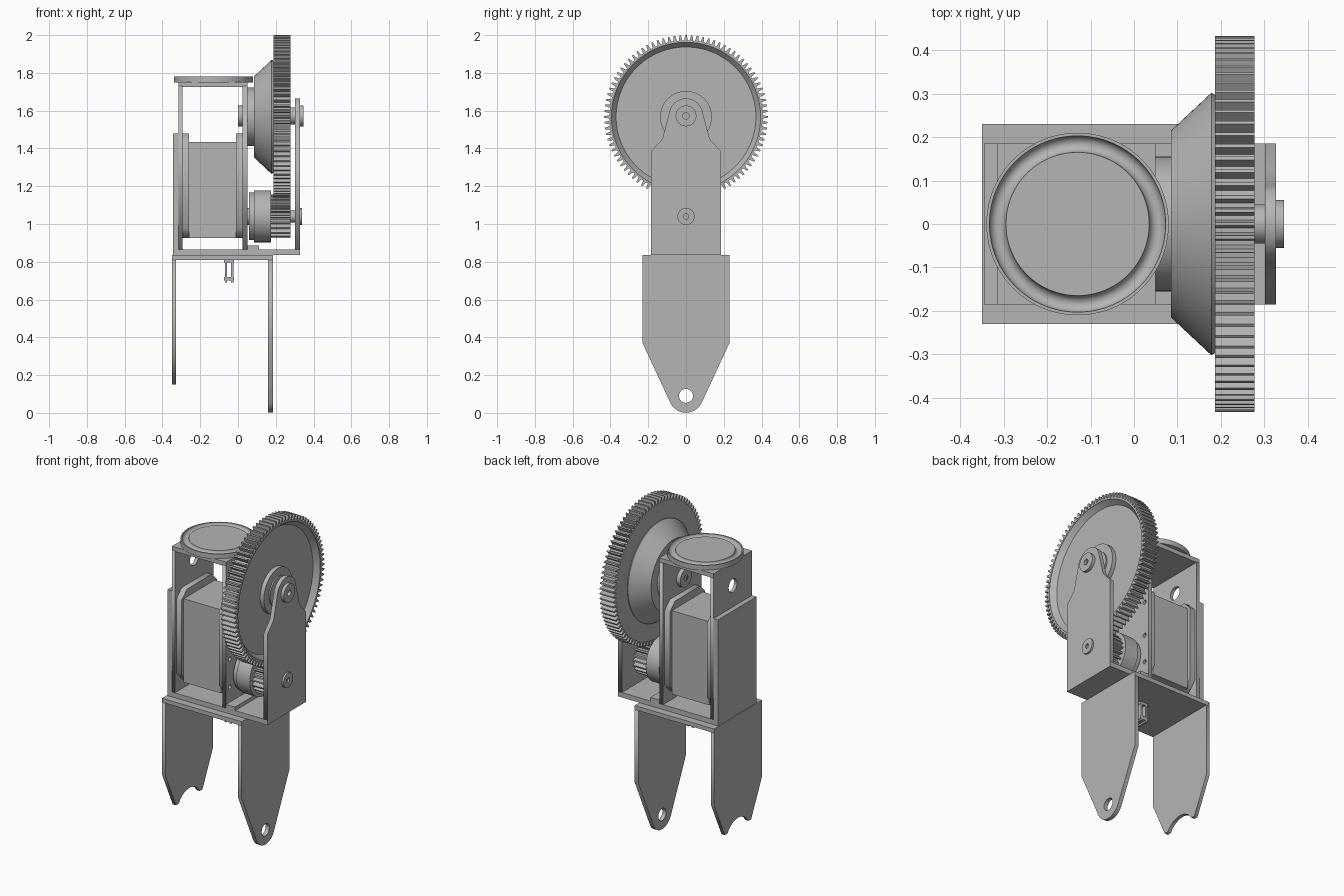
import bpy, bmesh
from math import sin, cos, pi, radians
from mathutils import Matrix

old = bpy.data.objects.get("Cube")
if old:
    bpy.data.objects.remove(old, do_unlink=True)

GREY = (0.46, 0.46, 0.46, 1)
mat = bpy.data.materials.new("plain grey")
mat.use_nodes = True
mat.diffuse_color = GREY
mat.node_tree.nodes["Principled BSDF"].inputs["Base Color"].default_value = GREY

# Local x, y, z become world y, z, x
SIDEWAYS = Matrix(((0, 0, 1, 0), (1, 0, 0, 0), (0, 1, 0, 0), (0, 0, 0, 1)))
GEAR_Z, PINION_Z = 1.567, 1.04


def finish(name, bm, smooth=False):
    bmesh.ops.recalc_face_normals(bm, faces=bm.faces)
    me = bpy.data.meshes.new(name)
    bm.to_mesh(me)
    bm.free()
    ob = bpy.data.objects.new(name, me)
    bpy.context.collection.objects.link(ob)
    me.materials.append(mat)
    if smooth:
        select(ob)
        bpy.ops.object.shade_smooth_by_angle(angle=radians(30))
    return ob


def select(ob):
    bpy.ops.object.select_all(action='DESELECT')
    ob.select_set(True)
    bpy.context.view_layer.objects.active = ob


def box(name, x, y, z):
    bm = bmesh.new()
    bmesh.ops.create_cube(bm, size=1)
    for v in bm.verts:
        for i, (a, b) in enumerate((x, y, z)):
            v.co[i] = a if v.co[i] < 0 else b
    return finish(name, bm)


def arc(cy, cz, r, start, end, steps=24):
    angles = [radians(start + (end - start) * i / steps) for i in range(steps + 1)]
    return [(cy + r * cos(a), cz + r * sin(a)) for a in angles]


def plate(name, x0, x1, outline, holes=()):
    """Flat plate facing x, drawn in (y, z), with round holes (y, z, radius)."""
    cu = bpy.data.curves.new(name, 'CURVE')
    cu.dimensions = '2D'
    cu.fill_mode = 'BOTH'
    cu.extrude = (x1 - x0) / 2
    for pts in [outline] + [arc(*h, 0, 345, 23) for h in holes]:
        sp = cu.splines.new('POLY')
        sp.points.add(len(pts) - 1)
        for p, (a, b) in zip(sp.points, pts):
            p.co = (a, b, 0, 1)
        sp.use_cyclic_u = True
    ob = bpy.data.objects.new(name, cu)
    bpy.context.collection.objects.link(ob)
    ob.matrix_world = Matrix.Translation(((x0 + x1) / 2, 0, 0)) @ SIDEWAYS
    select(ob)
    bpy.ops.object.convert(target='MESH')
    ob = bpy.context.object
    ob.data.materials.clear()
    ob.data.materials.append(mat)
    return ob


def lathe(name, profile, matrix, steps=64):
    """Spin (height, radius) points about local z."""
    bm = bmesh.new()
    vs = [bm.verts.new((r, 0, h)) for h, r in profile]
    edges = [bm.edges.new(p) for p in zip(vs, vs[1:])]
    bmesh.ops.spin(bm, geom=vs + edges, cent=(0, 0, 0), axis=(0, 0, 1),
                   angle=2 * pi, steps=steps, use_merge=True)
    bmesh.ops.remove_doubles(bm, verts=bm.verts, dist=0.0001)
    bm.transform(matrix)
    return finish(name, bm, True)


def axle(name, z, profile, steps=64):
    return lathe(name, profile, Matrix.Translation((0, 0, z)) @ SIDEWAYS, steps)


def toothed_ring(name, z, x0, x1, teeth, root, tip, bore):
    bm = bmesh.new()
    loops = []
    pitch = 2 * pi / teeth
    for x, bored in ((x0, 0), (x1, 0), (x1, 1), (x0, 1)):
        loop = []
        for t in range(teeth):
            for off, r in ((-0.32, root), (-0.13, tip), (0.13, tip), (0.32, root)):
                a, rr = (t + off) * pitch, bore if bored else r
                loop.append(bm.verts.new((x, rr * cos(a), z + rr * sin(a))))
        loops.append(loop)
    n = teeth * 4
    for k in range(4):
        p, q = loops[k], loops[(k + 1) % 4]
        for i in range(n):
            j = (i + 1) % n
            bm.faces.new((p[i], p[j], q[j], q[i]))
    return finish(name, bm)


def rect(y, z0, z1):
    return [(-y, z0), (y, z0), (y, z1), (-y, z1)]


# Lower fork: bridge, long rounded leg and short notched leg
W, D = 0.23, 0.185
box("fork_bridge", (-0.35, 0.185), (-W, W), (0.81, 0.835))
plate("long_leg", 0.16, 0.185,
      [(W, 0.83), (-W, 0.83), (-W, 0.37)] + arc(0, 0.093, 0.092, 205, 335) + [(W, 0.37)],
      [(0, 0.09, 0.037)])
plate("short_leg", -0.35, -0.328,
      [(W, 0.83), (-W, 0.83), (-W, 0.37), (-0.127, 0.15)]
      + arc(0, 0.09, 0.117, 149, 31) + [(0.127, 0.15), (W, 0.37)])

# Small cable eyelet under the bridge
for x in (-0.07, -0.036):
    box("eyelet_post", (x, x + 0.012), (-0.03, 0.03), (0.69, 0.81))
box("eyelet_bar", (-0.075, -0.02), (-0.03, 0.03), (0.70, 0.72))
box("eyelet_top", (-0.075, -0.02), (-0.03, 0.03), (0.795, 0.81))

# Upper frame
box("frame_base", (-0.345, 0.327), (-D, D), (0.835, 0.865))
box("outer_side_panel", (-0.345, -0.315), (-D, D), (0.865, 1.48))
plate("inner_side_panel", -0.315, -0.295, rect(D, 0.865, 1.73), [(0, 1.61, 0.04)])
plate("divider_wall", 0.025, 0.05, rect(D, 0.865, 1.73),
      [(s * 0.15, z, 0.013) for s in (-1, 1) for z in (0.98, 1.15, 1.36)])
box("frame_top", (-0.315, 0.05), (-D, D), (1.725, 1.752))
box("divider_foot", (0.05, 0.11), (-D, D), (0.865, 0.887))
plate("gear_arm", 0.302, 0.327,
      [(-D, 0.865), (D, 0.865), (D, 1.385), (0.125, 1.45)]
      + arc(0, 1.575, 0.09, 10, 170) + [(-0.125, 1.45), (-D, 1.385)])

# Motor block held by two chamfered rails
box("motor_body", (-0.26, -0.01), (-0.15, 0.15), (0.925, 1.433))
E = 0.17
for x in (-0.295, -0.01):
    plate("motor_rail", x, x + 0.035,
          [(-E, 0.98), (-E + 0.05, 0.925), (E - 0.05, 0.925), (E, 0.98),
           (E, 1.43), (E - 0.05, 1.48), (-E + 0.05, 1.48), (-E, 1.43)])

# Round top pad with a half-round groove
groove = [(1.781 - 0.02 * sin(a), 0.184 + 0.019 * cos(a))
          for a in [pi * i / 10 for i in range(11)]]
lathe("top_pad", [(1.75, 0), (1.75, 0.21), (1.781, 0.21)] + groove + [(1.781, 0)],
      Matrix.Translation((-0.13, 0, 0)), 96)

# Large gear: toothed rim, dished web with cone and hub
toothed_ring("large_gear_rim", GEAR_Z, 0.187, 0.278, 88, 0.405, 0.433, 0.395)
axle("large_gear_web", GEAR_Z,
     [(0.05, 0), (0.05, 0.155), (0.085, 0.155), (0.085, 0.215), (0.178, 0.302),
      (0.187, 0.297), (0.187, 0.396), (0.277, 0.396), (0.245, 0.37), (0.245, 0.137),
      (0.27, 0.137), (0.27, 0.09), (0.278, 0.09), (0.278, 0)], 96)
axle("gear_shaft", GEAR_Z + 0.005,
     [(0.0, 0.017), (0.0, 0.055), (0.026, 0.055), (0.026, 0.045), (0.327, 0.045),
      (0.327, 0.055), (0.346, 0.055), (0.346, 0.017), (0.3, 0.017), (0.3, 0)], 40)
axle("shaft_bearing_cap", GEAR_Z + 0.005, [(0.012, 0), (0.012, 0.03)], 24)

# Pinion and its drum
toothed_ring("pinion", PINION_Z, 0.175, 0.278, 22, 0.088, 0.116, 0.03)
axle("pinion_drum", PINION_Z,
     [(0.05, 0), (0.05, 0.045), (0.057, 0.045), (0.057, 0.126), (0.085, 0.126),
      (0.085, 0.137), (0.175, 0.137), (0.175, 0)])
axle("pinion_shaft", PINION_Z,
     [(0.17, 0), (0.17, 0.032), (0.327, 0.032), (0.327, 0.045), (0.338, 0.045),
      (0.338, 0.014), (0.325, 0.014), (0.325, 0)], 32)
